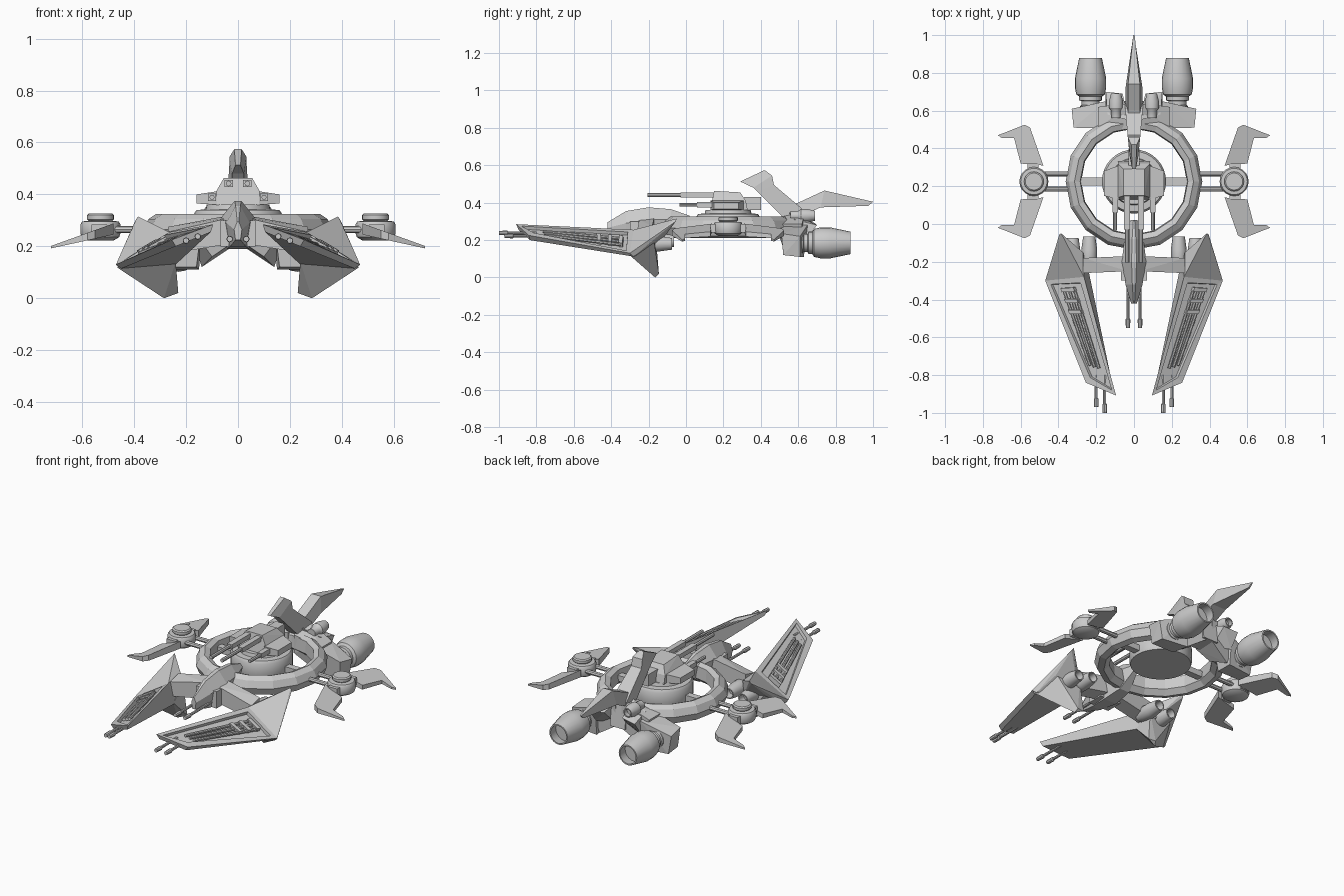
import bpy, bmesh
from mathutils import Vector

if "Cube" in bpy.data.objects:
    bpy.data.objects.remove(bpy.data.objects["Cube"])


def finish(name, bm, mirror=False, smooth=False):
    bmesh.ops.recalc_face_normals(bm, faces=bm.faces)
    me = bpy.data.meshes.new(name)
    bm.to_mesh(me)
    bm.free()
    ob = bpy.data.objects.new(name, me)
    bpy.context.collection.objects.link(ob)
    if smooth:
        bpy.ops.object.select_all(action='DESELECT')
        ob.select_set(True)
        bpy.context.view_layer.objects.active = ob
        bpy.ops.object.shade_smooth_by_angle(angle=0.6)
    if mirror:
        ob.modifiers.new("mirror", 'MIRROR').use_mirror_merge = False
    return ob


def hull(name, pts, mirror=True):
    bm = bmesh.new()
    for p in pts:
        bm.verts.new(p)
    res = bmesh.ops.convex_hull(bm, input=bm.verts)
    bmesh.ops.delete(bm, geom=[v for v in bm.verts if not v.link_faces], context='VERTS')
    bmesh.ops.dissolve_limit(bm, angle_limit=0.02, verts=bm.verts, edges=bm.edges)
    return finish(name, bm, mirror)


def block(name, x, y, z, mirror=True):
    return hull(name, [(a, b, c) for a in x for b in y for c in z], mirror)


def bridge(name, rings, mirror=False, closed=False, smooth=False):
    bm = bmesh.new()
    vs = [[bm.verts.new(p) for p in r] for r in rings]
    pairs = list(zip(vs, vs[1:])) + ([(vs[-1], vs[0])] if closed else [])
    n = len(vs[0])
    for a, b in pairs:
        for i in range(n):
            j = (i + 1) % n
            bm.faces.new((a[i], a[j], b[j], b[i]))
    if not closed:
        bm.faces.new(vs[0])
        bm.faces.new(vs[-1])
    return finish(name, bm, mirror, smooth)


def lathe(name, origin, axis, profile, n=12, mirror=False, closed=False, smooth=False, phase=0.0):
    from math import cos, sin, tau
    q = Vector((0, 0, 1)).rotation_difference(Vector(axis))
    rings = [[Vector(origin) + q @ Vector((r * cos(tau * (i + phase) / n), r * sin(tau * (i + phase) / n), t))
              for i in range(n)] for r, t in profile]
    return bridge(name, rings, mirror, closed, smooth)


def rod(name, a, b, r, mirror=True, n=8):
    d = Vector(b) - Vector(a)
    return lathe(name, a, d.normalized(), [(r, 0), (r, d.length)], n, mirror)


def gun(name, x, z, y0, y1, r):
    L = y0 - y1
    return lathe(name, (x, y0, z), (0, -1, 0),
                 [(r, 0), (r, L - .05), (r * 1.6, L - .045), (r * 1.4, L)], 8, True)


CY = .225
UP, BACK = (0, 0, 1), (0, 1, 0)

# Faceted main ring
lathe("main_ring", (0, CY, 0), UP,
      [(.28, .24), (.31, .212), (.345, .222), (.362, .265), (.345, .305), (.315, .325), (.285, .312)],
      16, closed=True)
# Central disc and spokes
lathe("central_disc", (0, CY, 0), UP,
      [(.165, .235), (.17, .25), (.17, .325), (.16, .34), (.125, .342), (.12, .362)], 32, smooth=True)
block("ring_spoke", (.15, .3), (CY - .02, CY + .02), (.25, .285))

# Turret
hull("turret_body", [(s * x, y, z) for s in (1, -1) for x, y, z in
     [(.085, .13, .36), (.085, .33, .36), (.085, .14, .41), (.085, .32, .41),
      (.055, .15, .463), (.055, .29, .455)]], False)
hull("turret_shoulder", [(x, y, z) for x, y0, y1, z0, z1 in
     [(.08, .13, .31, .36, .412), (.16, .15, .28, .365, .4)] for y in (y0, y1) for z in (z0, z1)])
block("turret_rear", (-.03, .03), (.31, .4), (.36, .43), False)
block("turret_gun_sleeve", (.02, .052), (-.03, .16), (.428, .455))
rod("turret_upper_barrel", (.036, .15, .442), (.036, -.205, .442), .011)
block("turret_lower_sleeve", (.085, .115), (.06, .16), (.375, .403))
rod("turret_lower_barrel", (.1, .15, .389), (.1, -.035, .389), .01)

# Side pods on twin rods, with drooping winglets
lathe("side_pod", (.53, CY, 0), UP,
      [(.05, .222), (.072, .235), (.077, .25), (.077, .285), (.07, .296), (.045, .298),
       (.052, .304), (.052, .32), (.045, .326)], 20, True, smooth=True)
for s in (1, -1):
    rod("pod_rod", (.33, CY + s * .04, .265), (.5, CY + s * .04, .265), .013)
    hull("pod_wing_clamp", [(x, CY + s * y, z) for x in (.505, .565) for y in (.05, .095) for z in (.24, .285)])
    outline = [(.48, .085), (.60, .095), (.635, .23), (.70, .23), (.72, .245), (.58, .30), (.55, .285)]
    bridge("pod_winglet", [[(x, CY + s * y, .288 - (x - .48) * .36) for x, y in outline],
                           [(x, CY + s * y, .245 - (x - .48) * .22) for x, y in outline]], True)


# Nose hull, swept through six-sided sections
def nose_section(y, w, zt, zm, zb):
    return [(-w * .2, y, zt), (w * .2, y, zt), (w, y, zm), (w * .65, y, zb), (-w * .65, y, zb), (-w, y, zm)]


bridge("nose_hull", [nose_section(*s) for s in
       [(-.42, .015, .295, .265, .225), (-.32, .045, .355, .29, .2), (-.2, .065, .375, .31, .19),
        (-.08, .05, .365, .31, .205), (.02, .018, .33, .315, .29)]])
block("nose_cheek", (.035, .068), (-.3, -.2), (.2, .3))
gun("nose_gun", .032, .228, -.3, -.55, .008)

# Yoke that carries the claws
hull("front_yoke", [(.03, -.17, .32), (.03, -.25, .31), (.03, -.17, .22), (.03, -.25, .21),
                    (.27, -.18, .275), (.27, -.26, .255), (.27, -.18, .18), (.27, -.26, .17)])

# Claw plates: tilted, with a recessed panel
tip, out_f, out_b, in_b = [Vector(p) for p in
    [(.095, -.908, .285), (.255, -.84, .225), (.47, -.30, .13), (.265, -.28, .255)]]
bm = bmesh.new()
top = [bm.verts.new(p) for p in (tip, out_f, out_b, in_b)]
low = [bm.verts.new(p) for p in [(.105, -.895, .255), (.24, -.835, .2), (.455, -.28, .112), (.24, -.25, .13)]]
panel = bm.faces.new(top)
bm.faces.new(low)
for i in range(4):
    j = (i + 1) % 4
    bm.faces.new((top[i], top[j], low[j], low[i]))
bmesh.ops.recalc_face_normals(bm, faces=bm.faces)
bmesh.ops.inset_individual(bm, faces=[panel], thickness=.038, depth=0)
bmesh.ops.inset_individual(bm, faces=[panel], thickness=.004, depth=-.018)
finish("claw_plate", bm, True)


def on_plate(u, v, h=0.0):
    p = tip.lerp(out_f, u).lerp(in_b.lerp(out_b, u), v)
    return p + Vector((.5, -.1, .86)) * h


# Claw panel machinery
for u in (.36, .5, .64):
    rod("claw_conduit", on_plate(u, .2, -.008), on_plate(u, .9, -.008), .009)
for v in (.7, .8, .9):
    hull("claw_coupling", [on_plate(u, v + d, h) for u in (.33, .67) for d in (-.018, .018) for h in (-.018, .008)])

# Claw rear spike and lower fin
hull("claw_spike", [out_b, in_b, (.455, -.28, .112), (.24, -.25, .13), (.385, -.05, .315),
                    (.395, -.055, .30), (.27, -.15, .25), (.28, -.15, .17), (.41, -.17, .19)])
hull("claw_lower_fin", [(.465, -.30, .118), (.24, -.27, .14), (.285, -.165, 0), (.23, -.15, .02),
                        (.275, -.145, .02), (.25, -.16, .2), (.4, -.17, .19)])
gun("claw_gun_outer", .2, .222, -.8, -.97, .008)
gun("claw_gun_inner", .155, .238, -.8, -1.0, .008)

# Small thrusters behind the claws
for x, z, y in ((.237, .195, -.065), (.325, .18, -.075)):
    lathe("claw_thruster", (x, y, z), (0, -1, 0),
          [(.022, .04), (.026, 0), (.032, 0), (.042, .07), (.042, .12), (.03, .17)], 14, True, smooth=True)

# Rear engine mount
hull("engine_mount_arm", [(.02, .5, .325), (.02, .64, .36), (.02, .5, .215), (.02, .64, .2),
                          (.19, .505, .285), (.19, .62, .285), (.1, .52, .16), (.14, .62, .12)])
hull("engine_mount_block", [(.14, .505, .285), (.32, .51, .235), (.33, .61, .22), (.15, .65, .28),
                            (.16, .52, .12), (.31, .52, .12), (.31, .61, .11), (.15, .63, .11)])
hull("thruster_shelf", [(.03, .55, .35), (.14, .58, .31), (.15, .70, .28), (.06, .69, .29),
                        (.05, .6, .2), (.15, .64, .2)])
# Main engines with hollow nozzles
lathe("main_engine", (.23, 0, .185), BACK,
      [(.055, .59), (.055, .625), (.048, .63), (.048, .65), (.06, .655), (.06, .675), (.075, .685), (.083, .72),
       (.083, .77), (.06, .88), (.052, .88), (.06, .82)], 20, True, smooth=True)
lathe("small_thruster", (.095, 0, .33), BACK,
      [(.025, .56), (.026, .6), (.037, .615), (.037, .65), (.027, .69), (.021, .69), (.024, .66)],
      14, True, smooth=True)


# Tail: stem with forward crest, and long rear blade
def tail_section(a, b, w):
    return [(-w * .7, *a), (w * .7, *a), (w, *b), (-w, *b)]


bridge("tail_stem", [tail_section(*s) for s in
       [((.52, .205), (.65, .2), .05), ((.53, .31), (.63, .36), .048), ((.385, .455), (.47, .495), .034),
        ((.36, .48), (.46, .545), .033), ((.29, .513), (.42, .574), .014)]])
bridge("tail_blade", [tail_section(*s) for s in
       [((.51, .37), (.58, .27), .04), ((.6, .4), (.63, .335), .045),
        ((.74, .465), (.72, .375), .045), ((1.0, .405), (.975, .383), .005)]])
